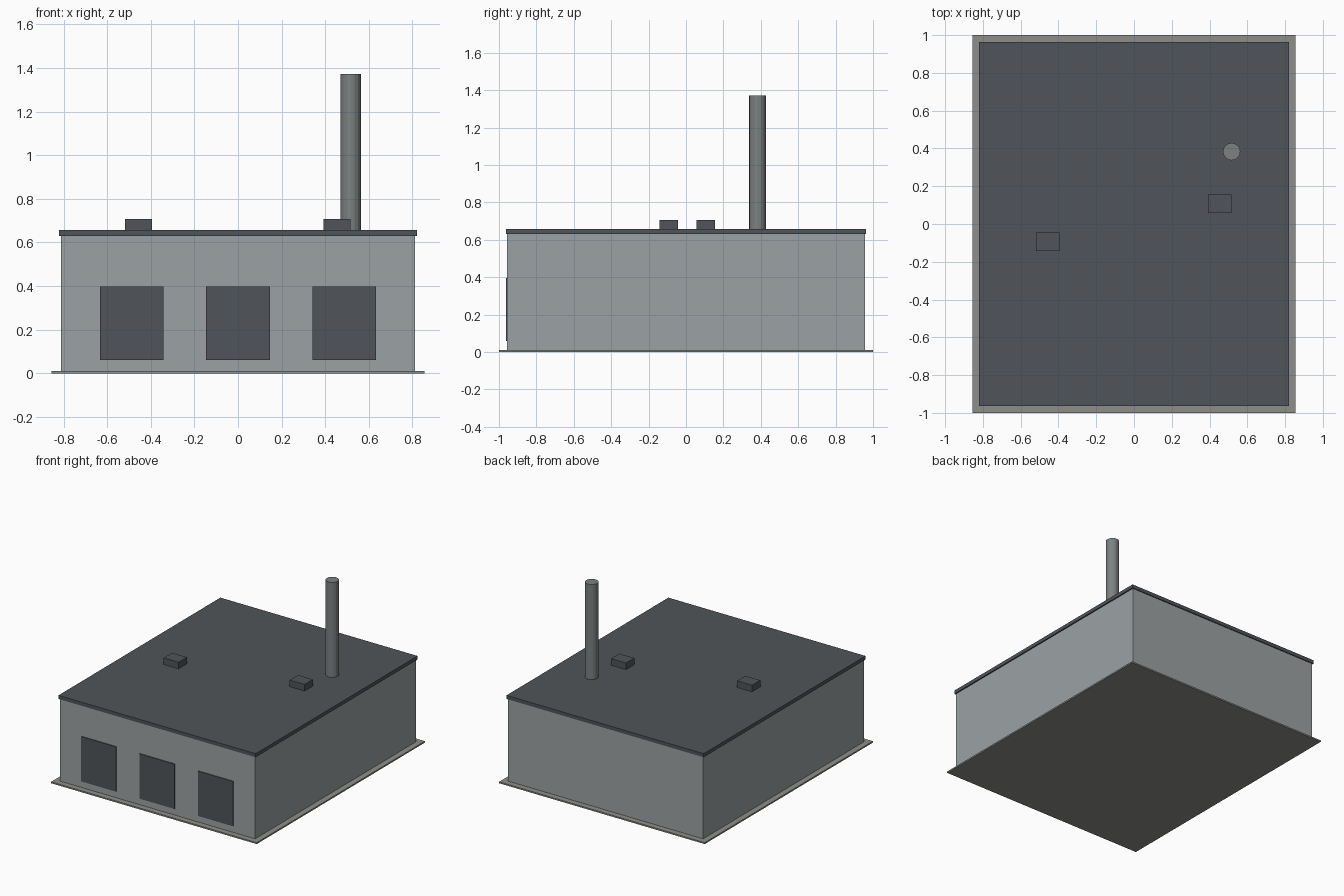
import bpy

if "Cube" in bpy.data.objects:
    bpy.data.objects.remove(bpy.data.objects["Cube"])


def material(name, color):
    m = bpy.data.materials.new(name)
    m.diffuse_color = (*color, 1)
    m.use_nodes = True
    m.node_tree.nodes["Principled BSDF"].inputs["Base Color"].default_value = m.diffuse_color
    return m


WALL = material("wall_grey", (0.33, 0.36, 0.37))
DARK = material("dark_grey", (0.08, 0.09, 0.10))
METAL = material("metal_grey", (0.20, 0.22, 0.22))
CONCRETE = material("concrete", (0.27, 0.27, 0.25))


def box(name, x, y, z, mat):
    """Box from (min, max) ranges on each axis."""
    bpy.ops.mesh.primitive_cube_add(size=1, location=[sum(r) / 2 for r in (x, y, z)])
    ob = bpy.context.object
    ob.name = name
    ob.scale = [r[1] - r[0] for r in (x, y, z)]
    bpy.ops.object.transform_apply(location=False, rotation=False, scale=True)
    ob.data.materials.append(mat)
    return ob


# Ground slab, main hall and overhanging roof
box("base_slab", (-0.856, 0.856), (-1, 1), (0, 0.011), CONCRETE)
box("walls", (-0.812, 0.812), (-0.956, 0.956), (0.011, 0.63), WALL)
box("roof", (-0.821, 0.821), (-0.963, 0.963), (0.63, 0.657), DARK)

# Three loading doors on the front
for i, x in enumerate((-0.487, 0, 0.487)):
    box(f"loading_door_{i + 1}", (x - 0.146, x + 0.146), (-0.963, -0.95), (0.06, 0.397), DARK)

# Two roof vents
for i, (x, y) in enumerate(((-0.457, -0.093), (0.453, 0.106))):
    box(f"roof_vent_{i + 1}", (x - 0.062, x + 0.062), (y - 0.049, y + 0.049), (0.65, 0.707), DARK)

# Chimney
bottom, top = 0.65, 1.372
bpy.ops.mesh.primitive_cylinder_add(vertices=16, radius=0.046, depth=top - bottom,
                                    location=(0.517, 0.383, (bottom + top) / 2))
chimney = bpy.context.object
chimney.name = "chimney"
chimney.data.materials.append(METAL)
